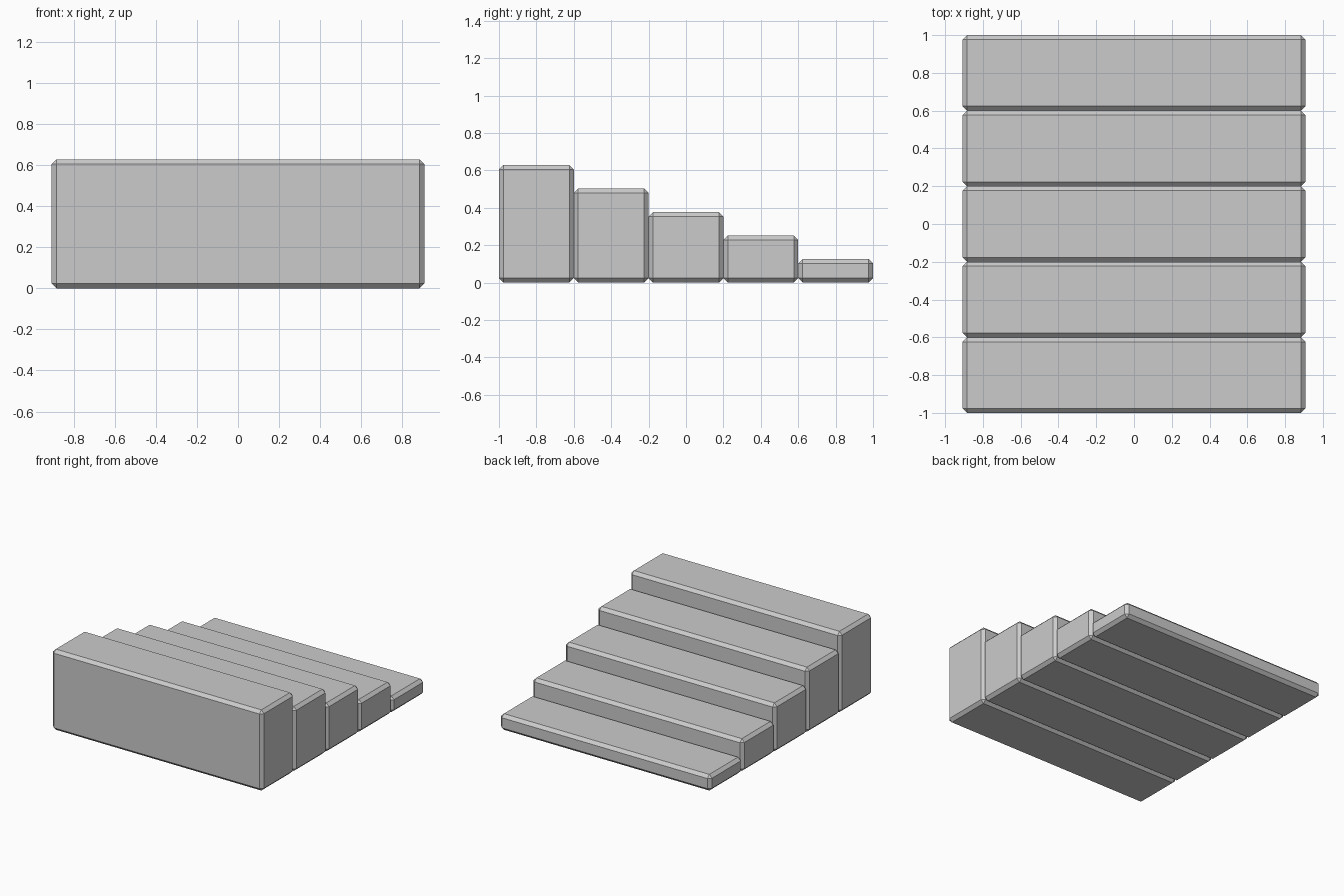
import bpy

if "Cube" in bpy.data.objects:
    bpy.data.objects.remove(bpy.data.objects["Cube"])

STEPS = 5
DEPTH = 2.0 / STEPS
WIDTH = 1.816
RISE = 0.1256
CHAMFER = 0.0235


def block(name, y, height):
    # Chamfered box standing on the ground
    bpy.ops.mesh.primitive_cube_add(size=1, location=(0, y, height / 2))
    ob = bpy.context.object
    ob.name = name
    ob.scale = (WIDTH, DEPTH, height)
    bpy.ops.object.transform_apply(location=False, rotation=False, scale=True)
    bevel = ob.modifiers.new("chamfer", 'BEVEL')
    bevel.width = CHAMFER
    bevel.segments = 1
    bevel.limit_method = 'NONE'
    return ob


# Solid steps, tallest at the front, descending to the back
for i in range(STEPS):
    block(f"step_{i + 1}", -1 + DEPTH * (i + 0.5), RISE * (STEPS - i))
